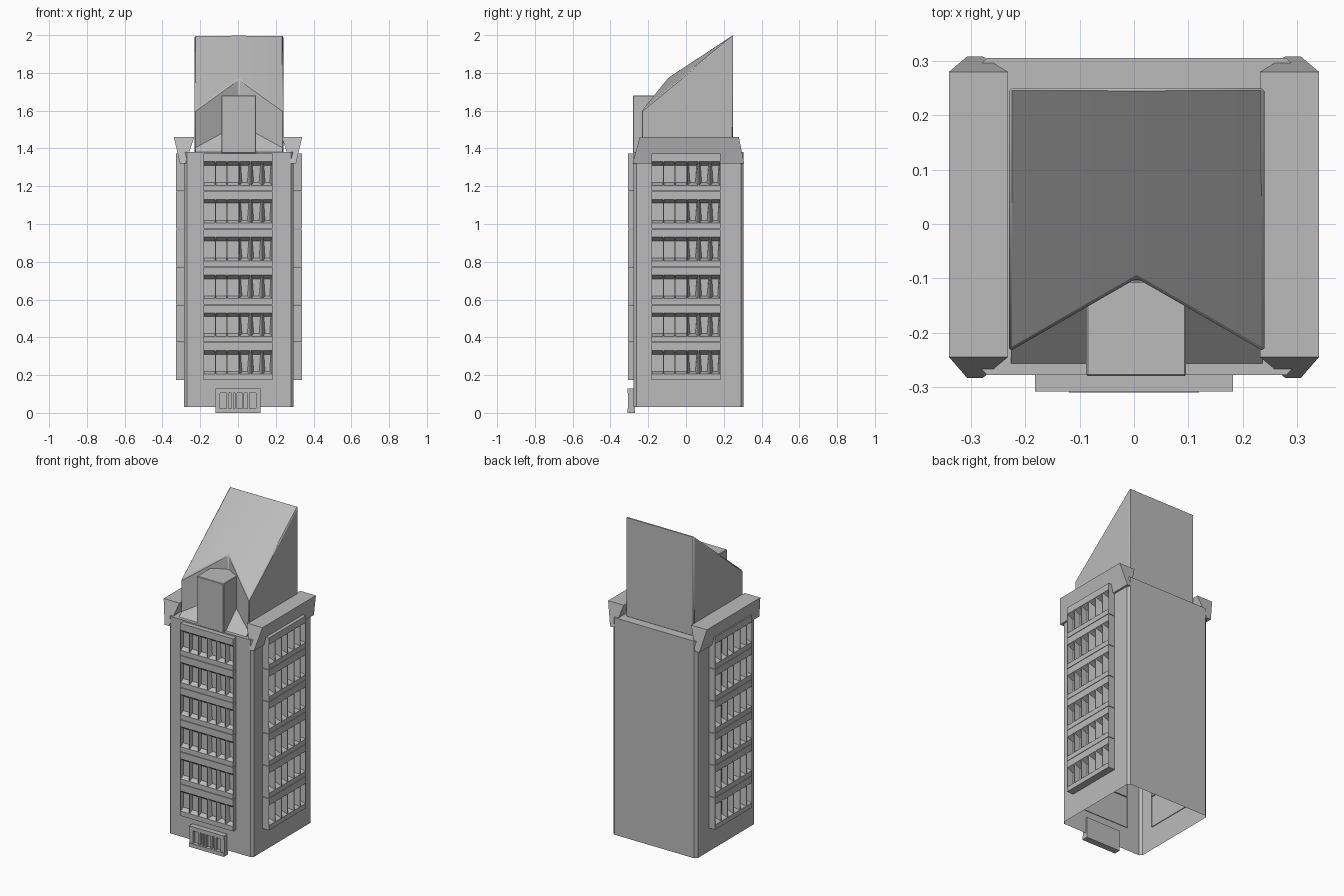
import bpy, bmesh
from math import radians, pi
from mathutils import Matrix, Vector

if "Cube" in bpy.data.objects:
    bpy.data.objects.remove(bpy.data.objects["Cube"])

stone = bpy.data.materials.new("grey_stone")
stone.use_nodes = True
GREY = (0.5, 0.5, 0.5, 1)
stone.diffuse_color = GREY
stone.node_tree.nodes["Principled BSDF"].inputs["Base Color"].default_value = GREY

CX, CY = 0.005, 0.012      # centre of the shaft


def finish(name, bm, bevel=0):
    bmesh.ops.recalc_face_normals(bm, faces=bm.faces)
    mesh = bpy.data.meshes.new(name)
    bm.to_mesh(mesh)
    bm.free()
    mesh.materials.append(stone)
    ob = bpy.data.objects.new(name, mesh)
    bpy.context.collection.objects.link(ob)
    if bevel:
        mod = ob.modifiers.new("bevel", 'BEVEL')
        mod.width = bevel
        mod.segments = 1
    return ob


def loft(bm, low, high, closed_bottom=True):
    """Join two rings of points with walls and caps."""
    a = [bm.verts.new(p) for p in low]
    b = [bm.verts.new(p) for p in high]
    n = len(a)
    for i in range(n):
        j = (i + 1) % n
        bm.faces.new((a[i], a[j], b[j], b[i]))
    bm.faces.new(b)
    if closed_bottom:
        bm.faces.new(a[::-1])


def rect(x0, x1, y0, y1, z):
    return [(x0, y0, z), (x1, y0, z), (x1, y1, z), (x0, y1, z)]


def box(bm, x0, x1, y0, y1, z0, z1):
    loft(bm, rect(x0, x1, y0, y1, z0), rect(x0, x1, y0, y1, z1))


# Shaft: open underneath, with chamfered corners
def octagon(x0, x1, y0, y1, c, z):
    return [(x0 + c, y0, z), (x1 - c, y0, z), (x1, y0 + c, z), (x1, y1 - c, z),
            (x1 - c, y1, z), (x0 + c, y1, z), (x0, y1 - c, z), (x0, y0 + c, z)]


bm = bmesh.new()
loft(bm, octagon(-0.285, 0.295, -0.278, 0.305, 0.015, 0.03),
     octagon(-0.285, 0.295, -0.278, 0.305, 0.015, 1.38), closed_bottom=False)
finish("shaft", bm)


# Window bays: one slab per storey, faced by a grid with sunk panes
def window_bay(name, wall, angle, thickness):
    bm = bmesh.new()
    half, pitch, count = 0.182, 0.2, 6
    pane, post = 0.057, 0.005
    xs = [-half]
    for i in range(count):
        start = -half + 0.003 + i * (pane + post)
        xs += [start, start + pane]
    xs[-1] = min(xs[-1], half - 0.002)
    xs.append(half)
    for floor in range(6):
        z = 0.175 + floor * pitch
        zs = [z, z + 0.03, z + 0.155, z + pitch - 0.003]
        grid = [[bm.verts.new((x, -thickness, k)) for x in xs] for k in zs]
        panes = []
        for r in range(3):
            for c in range(len(xs) - 1):
                f = bm.faces.new((grid[r][c], grid[r][c + 1], grid[r + 1][c + 1], grid[r + 1][c]))
                if r == 1 and c % 2:
                    panes.append((f, c))
        # slab edges
        rim = [e for e in bm.edges if e.is_boundary and all(v.co.z > z - 0.001 for v in e.verts)]
        side = bmesh.ops.extrude_edge_only(bm, edges=rim)["geom"]
        for v in side:
            if isinstance(v, bmesh.types.BMVert):
                v.co.y = 0.004
        # sunk panes with sloping heads and sills; the right half is splayed
        for f, c in panes:
            new = bmesh.ops.extrude_discrete_faces(bm, faces=[f])["faces"][0]
            mid = new.calc_center_median()
            splayed = mid.x > 0
            for v in new.verts:
                top = v.co.z > mid.z
                v.co.y += thickness - 0.004
                v.co.z += -0.02 if top else 0.014
                if splayed:
                    v.co.x += (mid.x - v.co.x) * (0.25 if top else 0.5)
    bm.transform(Matrix.Translation(wall) @ Matrix.Rotation(angle, 4, 'Z'))
    return finish(name, bm)


window_bay("front_window_bay", Vector((0, -0.278, 0)), 0, 0.03)
window_bay("left_window_bay", Vector((0.295, 0, 0)), pi / 2, 0.045)
window_bay("right_window_bay", Vector((-0.285, 0, 0)), -pi / 2, 0.042)

# Flared cornices along both sides
for name, s in (("left_cornice", 1), ("right_cornice", -1)):
    bm = bmesh.new()
    xs = sorted((CX - 0.005 + s * 0.278, CX - 0.005 + s * 0.307))
    xt = sorted((CX - 0.005 + s * 0.232, CX - 0.005 + s * 0.34))
    loft(bm, rect(*xs, -0.283, 0.308, 1.32), rect(*xt, -0.245, 0.28, 1.46))
    finish(name, bm)

# Crown: tower head with a notched front and a steep sloping roof
bm = bmesh.new()
W, BACK, FRONT, NOTCH = 0.235, 0.25, -0.235, -0.1
plan = [(CX - W, FRONT), (CX, NOTCH), (CX + W, FRONT), (CX + W, BACK), (CX, BACK), (CX - W, BACK)]
heights = [1.6, 1.77, 1.6, 2.0, 2.0, 2.0]
low = [bm.verts.new((x, y, 1.375)) for x, y in plan]
high = [bm.verts.new((x, y, h)) for (x, y), h in zip(plan, heights)]
for i in range(6):
    j = (i + 1) % 6
    bm.faces.new((low[i], low[j], high[j], high[i]))
for ring in (low, high):
    bm.faces.new((ring[1], ring[2], ring[3], ring[4]))
    bm.faces.new((ring[1], ring[4], ring[5], ring[0]))
crown = finish("crown", bm, 0.006)

# Sloping deck inside the notch
bm = bmesh.new()
x0, x1 = CX - W + 0.004, CX + W - 0.004
loft(bm, [(x0, -0.262, 1.375), (x0, NOTCH, 1.375), (x0, NOTCH, 1.53)],
     [(x1, -0.262, 1.375), (x1, NOTCH, 1.375), (x1, NOTCH, 1.53)])
finish("notch_deck", bm)

# Block standing in the notch
bm = bmesh.new()
box(bm, -0.088, 0.096, -0.28, NOTCH - 0.005, 1.375, 1.68)
finish("notch_block", bm, 0.003)

# Entrance: frame, recessed back and door bars
bm = bmesh.new()
box(bm, -0.105, 0.105, -0.288, -0.27, 0.012, 0.12)
box(bm, -0.12, 0.12, -0.31, -0.27, 0.105, 0.13)
box(bm, -0.12, 0.12, -0.31, -0.27, 0.0, 0.024)
for s in (-1, 1):
    box(bm, s * 0.107 - 0.013, s * 0.107 + 0.013, -0.306, -0.27, 0.02, 0.11)
for x in (-0.055, -0.03, -0.01, 0.028, 0.055):
    box(bm, x - 0.005, x + 0.005, -0.304, -0.28, 0.02, 0.11)
finish("entrance", bm)

# Smooth shading that keeps the creases
bpy.ops.object.select_all(action='DESELECT')
crown.select_set(True)
bpy.context.view_layer.objects.active = crown
bpy.ops.object.shade_smooth_by_angle(angle=radians(25))
